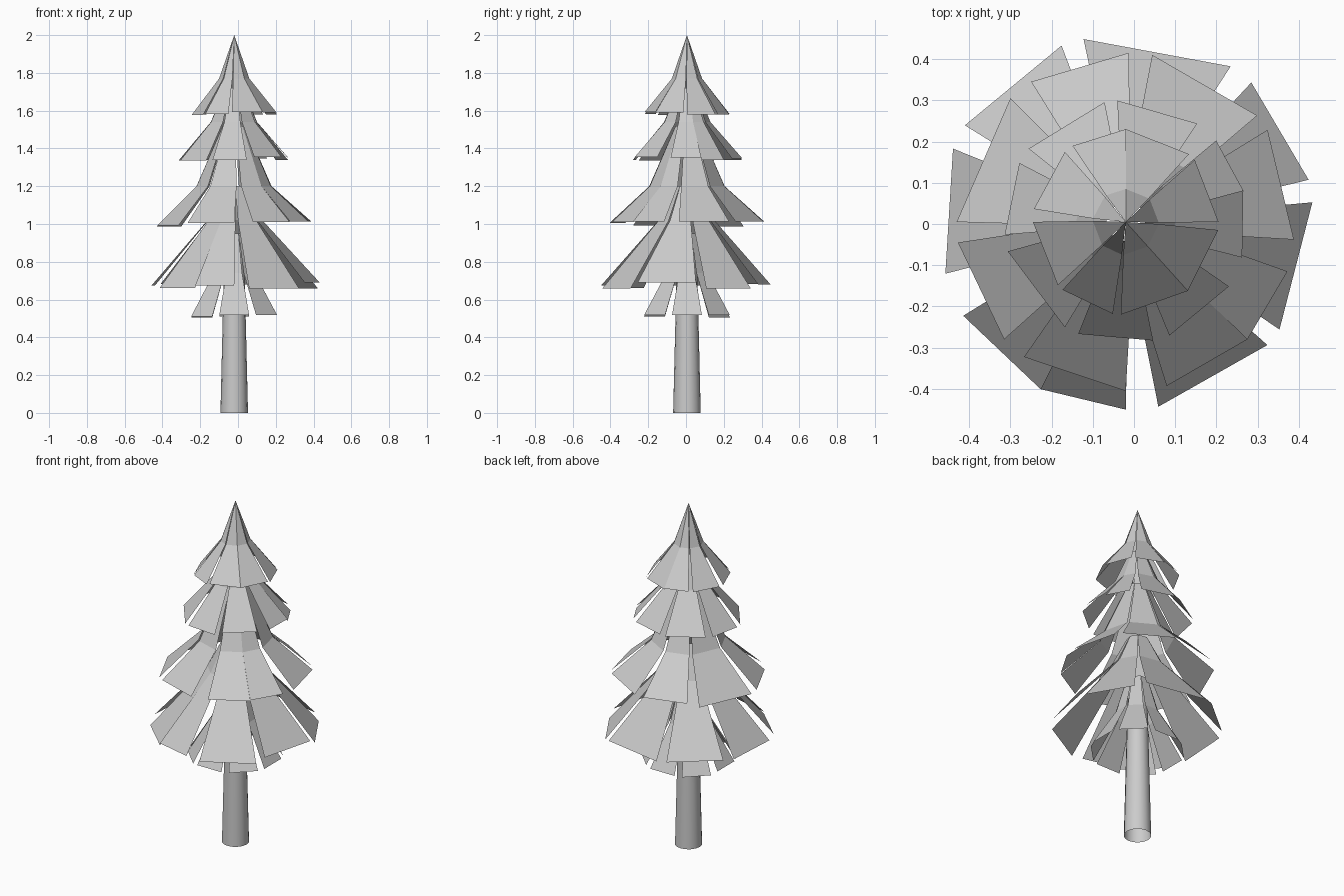
import bpy, bmesh, random
from math import cos, sin, radians

if "Cube" in bpy.data.objects:
    bpy.data.objects.remove(bpy.data.objects["Cube"])

random.seed(4)
CX, CY = -0.02, 0.005


def finish(bm, name):
    mesh = bpy.data.meshes.new(name)
    bm.to_mesh(mesh)
    bm.free()
    ob = bpy.data.objects.new(name, mesh)
    bpy.context.collection.objects.link(ob)
    return ob


def foliage(name, profile, spans, jitter):
    """Skirt of flared leaves: joined at the top ring, split apart at the hem."""
    bm = bmesh.new()
    n = len(spans)
    for i, (a0, a1) in enumerate(spans):
        # top boundaries lie halfway across the gaps to the neighbours
        prev_end = spans[i - 1][1] - (360 if i == 0 else 0)
        next_start = spans[(i + 1) % n][0] + (360 if i == n - 1 else 0)
        t0, t1 = (a0 + prev_end) / 2, (a1 + next_start) / 2
        drop = random.uniform(-jitter, jitter)
        rows = []
        last = len(profile) - 1
        for k, (r, z) in enumerate(profile):
            f = k / last
            ends = (t0 + (a0 - t0) * f, t1 + (a1 - t1) * f)
            zz = z + (drop if k == last else 0)
            if r == 0:
                ends = ends[:1]
            rows.append([bm.verts.new((CX + r * cos(radians(a)),
                                       CY + r * sin(radians(a)), zz)) for a in ends])
        for up, lo in zip(rows, rows[1:]):
            bm.faces.new(up[:1] + lo + (up[1:] if len(up) > 1 else []))
    return finish(bm, name)


# trunk: slightly tapered, smooth, open at the foot
bm = bmesh.new()
bmesh.ops.create_cone(bm, cap_ends=False, segments=16, radius1=0.073,
                      radius2=0.05, depth=0.95)
bmesh.ops.translate(bm, verts=bm.verts, vec=(CX, CY, 0.475))
for f in bm.faces:
    f.smooth = True
finish(bm, "trunk")

# foliage tiers, top to bottom; spans are leaf start/end angles in degrees
foliage("foliage_top", [(0, 2.0), (0.08, 1.77), (0.225, 1.585)],
        [(0, 42), (47, 90), (90, 125), (131, 172), (180, 223),
         (227, 262), (267, 312), (312, 355)], 0.008)
foliage("foliage_upper", [(0.05, 1.72), (0.125, 1.54), (0.295, 1.345)],
        [(-17, 15), (15, 42), (54, 94), (100, 143), (151, 186),
         (194, 240), (247, 283), (291, 328)], 0.012)
foliage("foliage_middle", [(0.06, 1.52), (0.2, 1.2), (0.41, 1.0)],
        [(-6, 33), (39, 81), (89, 124), (133, 180), (187, 224),
         (233, 270), (284, 316), (316, 343)], 0.02)
foliage("foliage_lower", [(0.06, 1.2), (0.15, 1.02), (0.455, 0.675)],
        [(-35, 6), (13, 48), (56, 103), (110, 149), (157, 196),
         (210, 243), (243, 270), (280, 319)], 0.02)
foliage("foliage_bottom", [(0.06, 0.95), (0.12, 0.74), (0.255, 0.51)],
        [(45 * i - 18, 45 * i + 18) for i in range(8)], 0.01)
